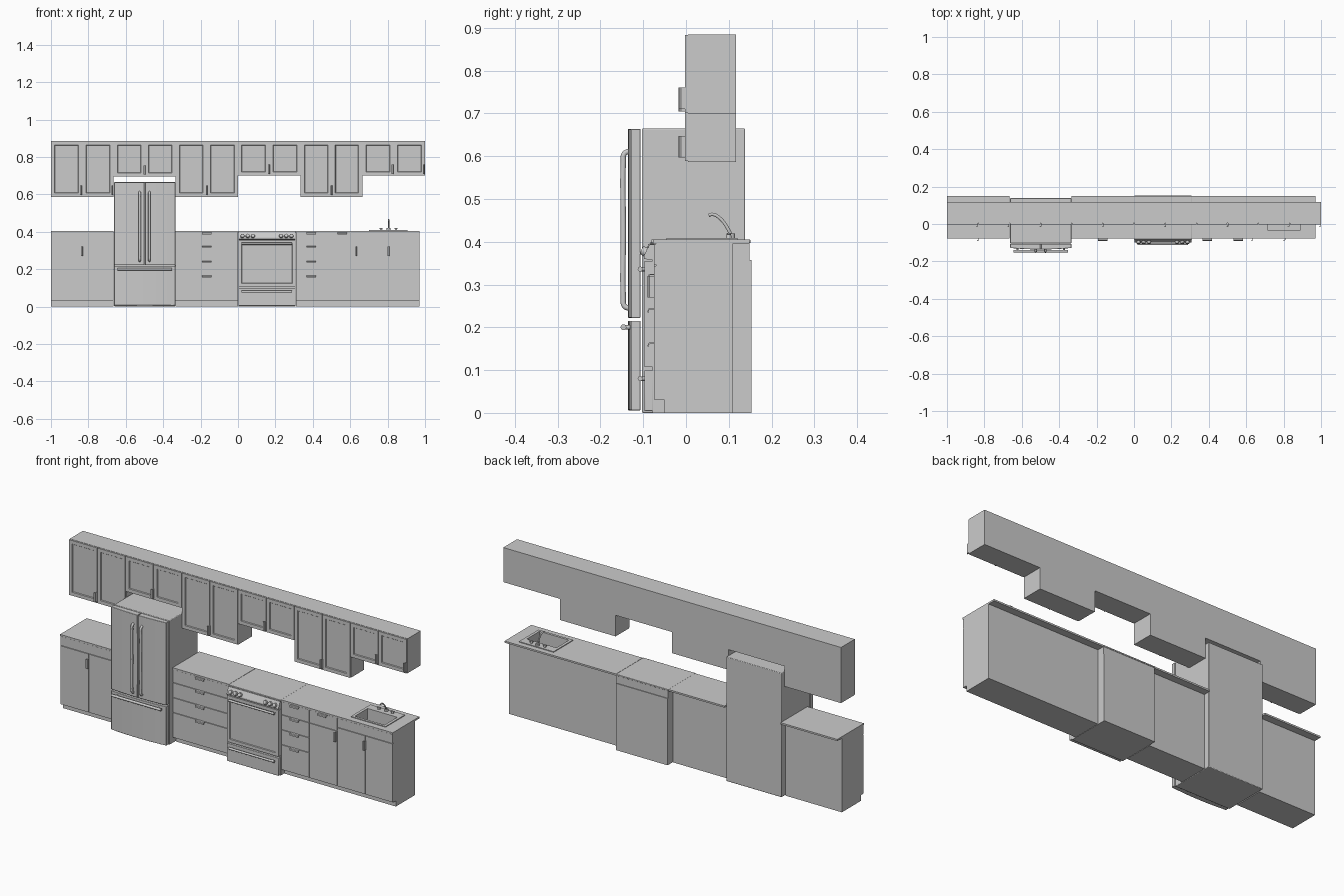
import bpy, bmesh, math
from mathutils import Vector, Matrix

if "Cube" in bpy.data.objects:
    bpy.data.objects.remove(bpy.data.objects["Cube"])


def finish(name, bm, bevel=0, smooth=False):
    bmesh.ops.recalc_face_normals(bm, faces=bm.faces)
    me = bpy.data.meshes.new(name)
    bm.to_mesh(me)
    bm.free()
    ob = bpy.data.objects.new(name, me)
    bpy.context.collection.objects.link(ob)
    if bevel:
        m = ob.modifiers.new("bevel", 'BEVEL')
        m.width, m.segments = bevel, 2
    if smooth or bevel:
        bpy.ops.object.select_all(action='DESELECT')
        ob.select_set(True)
        bpy.context.view_layer.objects.active = ob
        bpy.ops.object.shade_smooth_by_angle(angle=math.radians(35))
    return ob


def box(name, x0, x1, y0, y1, z0, z1, bevel=0, frame=0, depth=0.004):
    """Box; with frame > 0 the front (-y) face gets a recessed panel."""
    bm = bmesh.new()
    c = Vector(((x0 + x1) / 2, (y0 + y1) / 2, (z0 + z1) / 2))
    bmesh.ops.create_cube(bm, size=1, matrix=Matrix.Translation(c) @ Matrix.Diagonal((x1 - x0, y1 - y0, z1 - z0, 1)))
    if frame:
        front = min(bm.faces, key=lambda f: f.calc_center_median().y)
        bmesh.ops.inset_individual(bm, faces=[front], thickness=frame)
        bmesh.ops.inset_individual(bm, faces=[front], thickness=0.004, depth=-depth)
    return finish(name, bm, bevel)


def extrude(name, pts, vec, bevel=0, smooth=False):
    bm = bmesh.new()
    f = bm.faces.new([bm.verts.new(p) for p in pts])
    r = bmesh.ops.extrude_face_region(bm, geom=[f])
    bmesh.ops.translate(bm, vec=vec, verts=[v for v in r['geom'] if isinstance(v, bmesh.types.BMVert)])
    # keep the starting cap so the solid is closed
    if not f.is_valid or len(bm.faces) < len(pts) + 2:
        bm.faces.new([v for v in list(bm.verts)[:len(pts)]])
    return finish(name, bm, bevel, smooth)


def tube(name, pts, r, smooth_path=True):
    cu = bpy.data.curves.new(name, 'CURVE')
    cu.dimensions = '3D'
    cu.bevel_depth, cu.bevel_resolution, cu.use_fill_caps = r, 3, True
    cu.resolution_u = 6
    sp = cu.splines.new('BEZIER' if smooth_path else 'POLY')
    if smooth_path:
        sp.bezier_points.add(len(pts) - 1)
        for b, p in zip(sp.bezier_points, pts):
            b.co = p
            b.handle_left_type = b.handle_right_type = 'AUTO'
    else:
        sp.points.add(len(pts) - 1)
        for b, p in zip(sp.points, pts):
            b.co = (*p, 1)
    ob = bpy.data.objects.new(name, cu)
    bpy.context.collection.objects.link(ob)
    return ob


def cyl(name, loc, r, depth, rot=(0, 0, 0), r2=None, seg=20):
    bm = bmesh.new()
    bmesh.ops.create_cone(bm, cap_ends=True, segments=seg, radius1=r, radius2=r if r2 is None else r2, depth=depth)
    ob = finish(name, bm, 0, True)
    ob.location, ob.rotation_euler = loc, rot
    return ob


# hooked edge pull: (outward, sideways) section, 0.05 long
HOOK = [(0, .004), (.010, .004), (.014, .001), (.015, -.006), (.012, -.006), (.011, -.001), (.009, .001), (0, .001)]


def pull(x, y, z, vertical=False):
    if vertical:
        pts = [(x + s, y - o, z - .025) for o, s in HOOK]
        extrude("door_pull", pts, (0, 0, .05), 0, True)
    else:
        pts = [(x - .025, y - o, z + s) for o, s in HOOK]
        extrude("drawer_pull", pts, (.05, 0, 0), 0, True)


# upper cabinets: x range, bottom, door count, pull x positions
G = 0.0015
TOP = 0.885
for x0, x1, zb, n, pulls in [
        (-1, -.832, .587, 1, [-.838]), (-.832, -.665, .587, 1, [-.671]),
        (-.665, -.333, .695, 2, [-.499]), (-.333, 0, .587, 2, [-.166]),
        (0, .335, .70, 2, [.167]), (.335, .665, .587, 2, [.5]),
        (.665, 1, .70, 2, [.828, .994])]:
    box("upper_cabinet", x0, x1, .005, .117, zb, TOP)
    w = (x1 - x0) / n
    for i in range(n):
        box("upper_door", x0 + i * w + G, x0 + (i + 1) * w - G, -.002, .0055, zb + G, TOP - G, frame=.026)
    for px in pulls:
        pull(px, -.002, zb + .035, True)

# base cabinets with toe kicks and counters
BACK, FACE = .11, -.075
bodies = {}
for nm, x0, x1 in [("left", -1, -.665), ("drawer", -.333, 0), ("right", .31, .64), ("sink", .64, .97)]:
    box(nm + "_toe_kick", x0, x1, -.05, BACK, 0, .03)
    bodies[nm] = box(nm + "_base_cabinet", x0, x1, -.07, BACK, .03, .396)
    bodies[nm + "_top"] = box(nm + "_counter", x0, x1, -.077, .149, .396, .405)


def front(name, x0, x1, z0, z1):
    box(name, x0 + G, x1 - G, FACE, -.069, z0 + G, z1 - G)


# left and sink bases: apron over two doors
for x0, x1 in [(-1, -.665), (.64, .97)]:
    xm = (x0 + x1) / 2
    front("apron_panel", x0, x1, .345, .396)
    front("base_door", x0, xm, .03, .345)
    front("base_door", xm, x1, .03, .345)
    pull(xm, FACE, .295, True)

# drawer stacks
ZS = [.03, .165, .245, .325, .396]
for x0, x1 in [(-.333, 0), (.31, .475)]:
    for a, b in zip(ZS, ZS[1:]):
        front("drawer_front", x0, x1, a, b)
        pull((x0 + x1) / 2, FACE, b - .004)
front("drawer_front", .475, .64, .325, .396)
pull(.557, FACE, .391)
front("base_door", .475, .64, .03, .325)
pull(.633, FACE, .295, True)

# sink bowl carved from counter and cabinet
cut = box("sink_cutter", .715, .89, -.032, .075, .325, .45)
cut.hide_render = True
cut.display_type = 'WIRE'
rim = box("sink_rim", .70, .905, -.045, .12, .404, .409)
for ob in (bodies["sink"], bodies["sink_top"], rim):
    m = ob.modifiers.new("bowl", 'BOOLEAN')
    m.object, m.operation, m.solver = cut, 'DIFFERENCE', 'EXACT'
cyl("sink_drain", (.80, .022, .326), .014, .004)

# faucet and taps
cyl("faucet_base", (.805, .105, .413), .010, .012)
tube("faucet_spout", [(.805, .108, .409), (.805, .097, .432), (.805, .078, .456), (.805, .062, .464), (.805, .053, .462)], .004)
for x in (.765, .845):
    cyl("tap_stem", (x, .10, .413), .007, .012, r2=.005)
    box("tap_lever", x - .011, x + .011, .096, .104, .417, .421, .001)

# refrigerator with bowed doors
FX0, FX1 = -.662, -.335
FC = (FX0 + FX1) / 2
box("fridge_body", FX0, FX1, -.103, .138, 0, .665, .003)


def bowed(name, x0, x1, z0, z1):
    n = 10
    pts = [(x0, -.106, z0)]
    for i in range(n + 1):
        x = x0 + (x1 - x0) * i / n
        u = (x - FC) / (FX1 - FC)
        pts.append((x, -.136 + .008 * u * u, z0))
    pts.append((x1, -.106, z0))
    extrude(name, pts, (0, 0, z1 - z0), .002)


bowed("fridge_door_left", FX0, FC - .002, .222, .664)
bowed("fridge_door_right", FC + .002, FX1, .222, .664)
bowed("freezer_drawer", FX0, FX1, .006, .215)
for x in (FC - .027, FC + .025):
    tube("fridge_door_handle", [(x, -.132, .612), (x, -.144, .606), (x, -.1465, .585), (x, -.1465, .425),
                                (x, -.1465, .27), (x, -.144, .25), (x, -.132, .244)], .0065)
tube("freezer_handle", [(FX0 + .017, -.146, .2), (FX1 - .017, -.146, .2)], .007, False)
for x in (FX0 + .04, FX1 - .04):
    cyl("freezer_handle_post", (x, -.138, .2), .005, .018, (math.pi / 2, 0, 0), seg=12)

# range: body, slanted control panel, cooktop
SX0, SX1 = .002, .308
box("range_body", SX0, SX1, -.078, .153, 0, .357)
prof = [(-.098, .36), (-.098, .368), (-.084, .398), (.149, .398), (.149, .357), (-.078, .357)]
extrude("range_control_section", [(SX0, y, z) for y, z in prof], (SX1 - SX0, 0, 0))
box("cooktop", SX0 - .002, SX1 + .002, -.082, .151, .397, .405, .002)
box("oven_door", SX0, SX1, -.097, -.077, .107, .355, frame=.024, depth=.003)
box("warming_drawer", SX0, SX1, -.097, -.077, .004, .1, .002)
for z in (.336, .08):
    tube("range_handle", [(.02, -.107, z), (.29, -.107, z)], .006, False)
    for x in (.035, .275):
        cyl("range_handle_post", (x, -.1, z), .005, .014, (math.pi / 2, 0, 0), seg=12)
tilt = math.pi / 2 - math.atan2(.014, .03)
for d in (.075, .103, .131):
    for x in (.155 - d, .155 + d):
        cyl("range_knob", (x, -.097, .3775), .012, .016, (tilt, 0, 0), r2=.0095)
